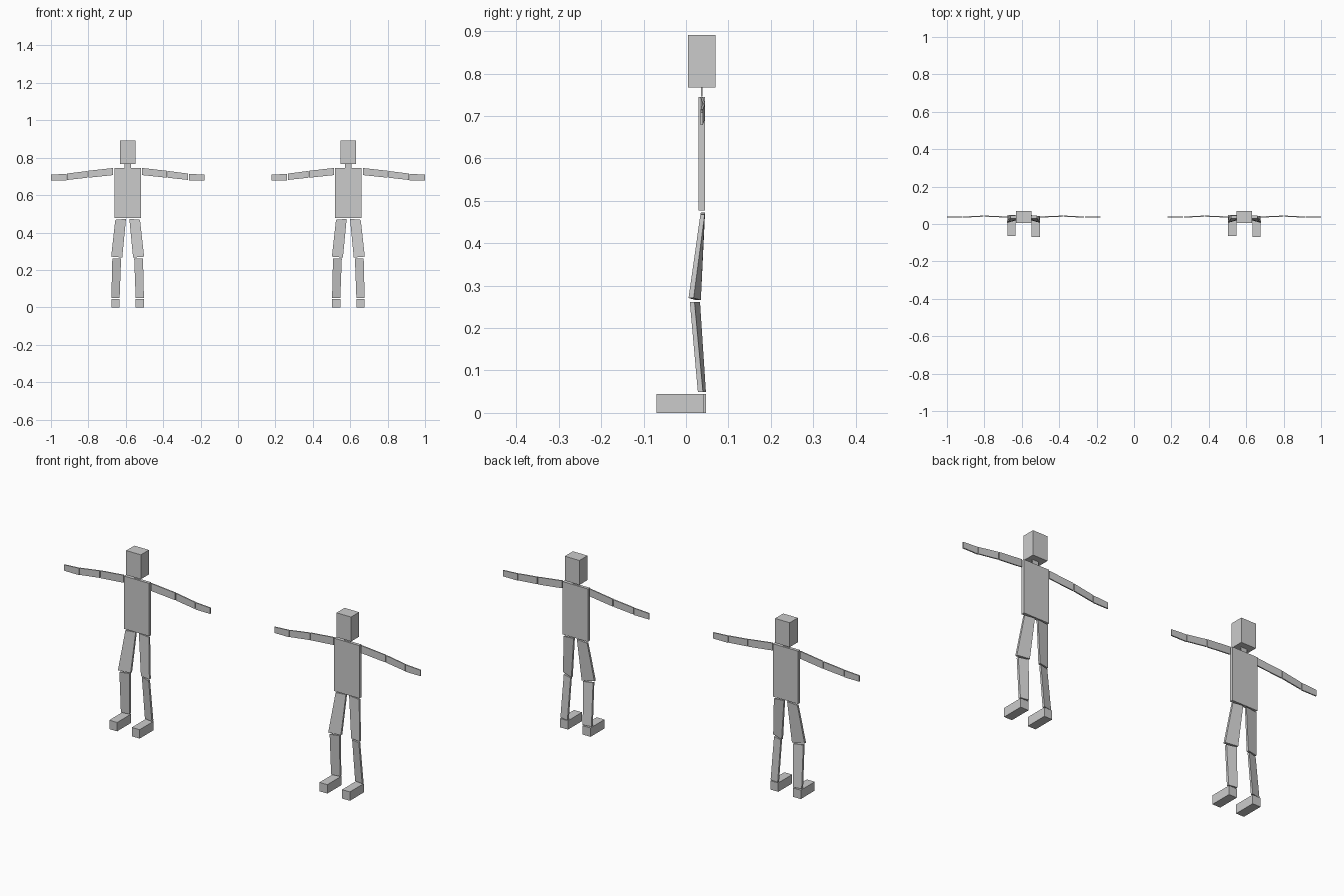
import bpy, bmesh

if "Cube" in bpy.data.objects:
    bpy.data.objects.remove(bpy.data.objects["Cube"])


def loft(name, a, b):
    """Solid block between two matching four-point ends."""
    bm = bmesh.new()
    va = [bm.verts.new(p) for p in a]
    vb = [bm.verts.new(p) for p in b]
    bm.faces.new(va)
    bm.faces.new(vb[::-1])
    for i in range(4):
        j = (i + 1) % 4
        bm.faces.new((va[i], vb[i], vb[j], va[j]))
    bmesh.ops.recalc_face_normals(bm, faces=bm.faces[:])
    me = bpy.data.meshes.new(name)
    bm.to_mesh(me)
    bm.free()
    ob = bpy.data.objects.new(name, me)
    bpy.context.collection.objects.link(ob)
    return ob


def box(name, x0, x1, y0, y1, z0, z1):
    ring = [(x0, y0), (x1, y0), (x1, y1), (x0, y1)]
    return loft(name, [(x, y, z0) for x, y in ring], [(x, y, z1) for x, y in ring])


def arm_end(cx, s, x, y, z0, z1, t=0.003):
    return [(cx + s * x, y + dy, z) for dy, z in ((-t, z0), (t, z0), (t, z1), (-t, z1))]


def leg_end(cx, s, xi, xo, yi, yo, t, zi, zo):
    """Cross-section with its inner and outer edges at different depths."""
    return [(cx + s * xi, yi, zi), (cx + s * xo, yo, zo),
            (cx + s * xo, yo + t, zo), (cx + s * xi, yi + t, zi)]


def figure(cx):
    # Head, neck and torso
    box("head", cx - 0.041, cx + 0.041, 0.005, 0.07, 0.767, 0.891)
    box("neck", cx - 0.017, cx + 0.017, 0.035, 0.039, 0.746, 0.767)
    box("torso", cx - 0.071, cx + 0.071, 0.029, 0.045, 0.477, 0.745)
    for s, side in ((-1, "right"), (1, "left")):
        # Arm segments
        loft(side + "_upper_arm", arm_end(cx, s, 0.077, 0.037, 0.707, 0.745),
             arm_end(cx, s, 0.210, 0.042, 0.693, 0.730))
        loft(side + "_forearm", arm_end(cx, s, 0.214, 0.042, 0.693, 0.729),
             arm_end(cx, s, 0.324, 0.037, 0.681, 0.715))
        loft(side + "_hand", arm_end(cx, s, 0.327, 0.037, 0.679, 0.714),
             arm_end(cx, s, 0.41, 0.037, 0.679, 0.709))
        # Legs, turned slightly inwards at the knee
        loft(side + "_thigh", leg_end(cx, s, 0.009, 0.066, 0.035, 0.034, 0.01, 0.473, 0.468),
             leg_end(cx, s, 0.029, 0.088, 0.023, 0.006, 0.012, 0.266, 0.271))
        loft(side + "_shin", leg_end(cx, s, 0.035, 0.082, 0.022, 0.009, 0.011, 0.262, 0.262),
             leg_end(cx, s, 0.043, 0.087, 0.035, 0.028, 0.012, 0.049, 0.049))
        # Foot
        dy = 0.0 if s > 0 else 0.005
        box(side + "_foot", cx + s * 0.043, cx + s * 0.087,
            -0.07 + dy, 0.042 + dy, 0, 0.045)


# Two matching figures
for cx in (-0.59, 0.59):
    figure(cx)
